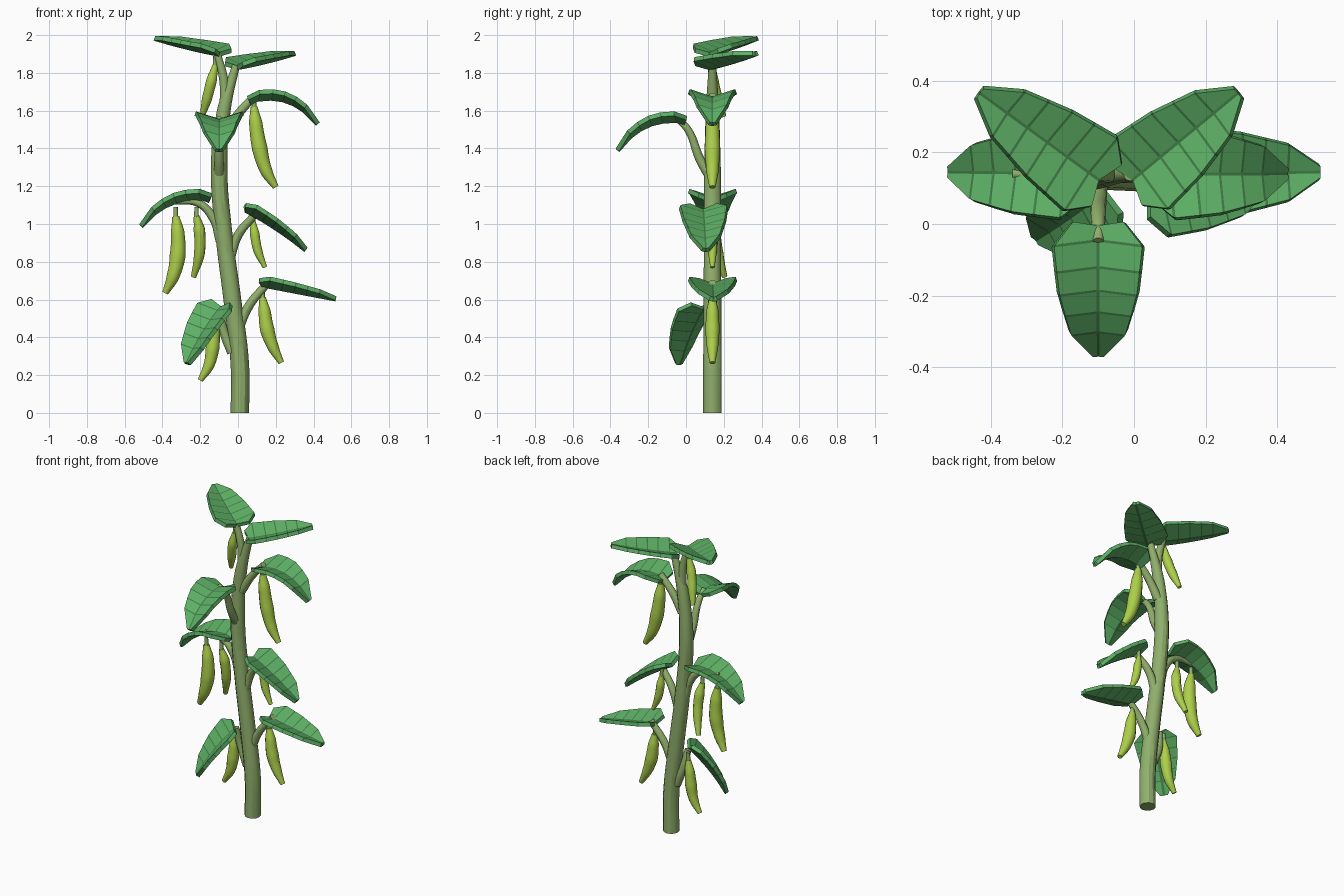
import bpy, bmesh
from mathutils import Vector

cube = bpy.data.objects.get("Cube")
if cube:
    bpy.data.objects.remove(cube)


def material(name, rgb):
    m = bpy.data.materials.new(name)
    m.use_nodes = True
    m.diffuse_color = (*rgb, 1)
    m.node_tree.nodes["Principled BSDF"].inputs["Base Color"].default_value = (*rgb, 1)
    return m


STEM = material("stem green", (0.28, 0.43, 0.15))
POD = material("pod lime", (0.42, 0.63, 0.07))
LEAF = material("leaf green", (0.11, 0.43, 0.13))
VEIN = material("vein dark green", (0.05, 0.20, 0.06))
Y = 0.14  # depth of the stem plane


def tube(name, points, radii, mat):
    """Smooth tapered tube through the points, converted to a mesh."""
    cu = bpy.data.curves.new(name, "CURVE")
    cu.dimensions = "3D"
    cu.bevel_depth = 1
    cu.bevel_resolution = 4
    cu.resolution_u = 6
    cu.use_fill_caps = True
    sp = cu.splines.new("BEZIER")
    sp.bezier_points.add(len(points) - 1)
    for bp, p, r in zip(sp.bezier_points, points, radii):
        bp.co = p if len(p) == 3 else (p[0], Y, p[1])
        bp.radius = r
        bp.handle_left_type = bp.handle_right_type = "AUTO"
    cu.materials.append(mat)
    ob = bpy.data.objects.new(name, cu)
    bpy.context.collection.objects.link(ob)
    bpy.ops.object.select_all(action="DESELECT")
    ob.select_set(True)
    bpy.context.view_layer.objects.active = ob
    bpy.ops.object.convert(target="MESH")
    bpy.ops.object.shade_smooth_by_angle()
    return ob


def half_width(t):
    outline = [(0, 0.07), (0.13, 0.123), (0.45, 0.108), (0.78, 0.075), (1, 0.015)]
    for (a, wa), (b, wb) in zip(outline, outline[1:]):
        if t <= b:
            return wa + (wb - wa) * (t - a) / (b - a)


def leaf(name, base, tip, arch=0.0, across=None):
    """Folded leaf blade with narrow vein strips, thickened downwards."""
    base, tip = Vector(base), Vector(tip)
    d = tip - base
    w = (Vector(across) if across else Vector((0, 0, 1)).cross(d)).normalized()
    n = d.cross(w).normalized()
    e = 0.008
    rows = [0]
    for t in (0.13, 0.30, 0.46, 0.62, 0.78):
        rows += [t - e, t + e]
    rows.append(1)
    bm = bmesh.new()
    grid = []
    for t in rows:
        hw = half_width(t)
        m = min(0.004 / hw, 0.25)
        line = []
        for s in (-1, -m, m, 1):
            along = t + (0.05 * (1 - abs(s)) if t == 0 else 0)
            p = base + d * along + w * s * hw
            p += n * (arch * 4 * t * (1 - t) + 0.34 * hw * abs(s))
            line.append(bm.verts.new(p))
        grid.append(line)
    for i in range(len(grid) - 1):
        for j in range(3):
            f = bm.faces.new((grid[i][j], grid[i + 1][j], grid[i + 1][j + 1], grid[i][j + 1]))
            f.material_index = 1 if j == 1 or i % 2 == 1 else 0
    me = bpy.data.meshes.new(name)
    bm.to_mesh(me)
    bm.free()
    me.materials.append(LEAF)
    me.materials.append(VEIN)
    ob = bpy.data.objects.new(name, me)
    bpy.context.collection.objects.link(ob)
    sol = ob.modifiers.new("thickness", "SOLIDIFY")
    sol.thickness = 0.024
    sol.offset = -1


def pod(name, points, r):
    """Hanging pod: short stalk, swollen body, blunt tip."""
    top = Vector(points[0] if len(points[0]) == 3 else (points[0][0], Y, points[0][1]))
    tube(name + "_stalk", [top + Vector((0, 0, 0.05)), top - Vector((0, 0, 0.02))], [0.011, 0.013], STEM)
    body = [0.45, 0.85] + [1] * (len(points) - 4) + [0.8, 0.4]
    tube(name, points, [r * k for k in body], POD)


# Main stem
tube("stem", [(0.01, 0), (0.01, 0.25), (-0.03, 0.6), (-0.075, 0.95), (-0.1, 1.3), (-0.075, 1.6), (-0.01, 1.84)],
     [0.049, 0.049, 0.047, 0.045, 0.044, 0.036, 0.02], STEM)

# Leaf stalks
stalks = {
    "top_right_side": [(-0.07, 1.6), (-0.075, 1.76), (-0.11, 1.9)],
    "upper_left_side": [(-0.07, 1.47), (0.0, 1.58), (0.09, 1.68)],
    "front": [(-0.1, 0.13, 1.25), (-0.1, 0.075, 1.34), (-0.1, 0.01, 1.5), (-0.1, -0.05, 1.56)],
    "middle_right_side": [(-0.09, 0.91), (-0.13, 1.03), (-0.21, 1.11), (-0.34, 1.12)],
    "middle_left_side": [(-0.05, 0.8), (0.0, 0.94), (0.08, 0.12, 1.04)],
    "lower_left_side": [(-0.01, 0.42), (0.06, 0.57), (0.16, 0.69)],
    "lower_right_side": [(-0.03, 0.32), (-0.075, 0.43), (-0.1, 0.12, 0.56)],
}
for name, pts in stalks.items():
    tube(name + "_stalk", pts, [0.028, 0.024, 0.02, 0.016][:len(pts)], STEM)

# Leaves
leaf("top_right_leaf", (-0.08, 0.11, 1.905), (-0.43, 0.365, 1.99), -0.005)
leaf("top_left_leaf", (-0.02, 0.11, 1.835), (0.29, 0.365, 1.91), -0.005)
leaf("upper_left_leaf", (0.04, 0.14, 1.655), (0.43, 0.14, 1.535), 0.07)
leaf("front_leaf", (-0.1, 0.015, 1.55), (-0.1, -0.37, 1.395), 0.065)
leaf("middle_right_leaf", (-0.13, 0.14, 1.14), (-0.52, 0.145, 0.995), 0.06)
leaf("middle_left_leaf", (0.03, 0.09, 1.09), (0.365, 0.105, 0.87), 0.01)
leaf("lower_left_leaf", (0.11, 0.14, 0.69), (0.52, 0.145, 0.612), 0.0)
leaf("lower_right_leaf", (-0.08, 0.09, 0.58), (-0.275, -0.045, 0.265), 0.015, (0.16, -0.17, -0.03))

# Pods
pod("top_pod", [(-0.12, 1.84), (-0.14, 0.145, 1.76), (-0.165, 0.17, 1.66), (-0.19, 0.2, 1.57)], 0.034)
pod("upper_pod", [(0.085, 1.62), (0.093, 1.54), (0.115, 1.4), (0.15, 1.28), (0.2, 1.195)], 0.041)
pod("long_middle_pod", [(-0.33, 1.04), (-0.32, 0.96), (-0.32, 0.83), (-0.345, 0.72), (-0.385, 0.15, 0.635)], 0.042)
pod("short_middle_pod", [(-0.22, 1.04), (-0.205, 0.15, 0.97), (-0.205, 0.17, 0.84), (-0.235, 0.205, 0.72)], 0.036)
pod("small_pod", [(0.08, 1.01), (0.088, 0.95), (0.105, 0.86), (0.143, 0.77)], 0.03)
pod("lower_left_pod", [(0.13, 0.61), (0.14, 0.54), (0.155, 0.44), (0.185, 0.35), (0.23, 0.265)], 0.038)
pod("lower_right_pod", [(-0.115, 0.5), (-0.125, 0.43), (-0.135, 0.34), (-0.155, 0.25), (-0.2, 0.172)], 0.036)
